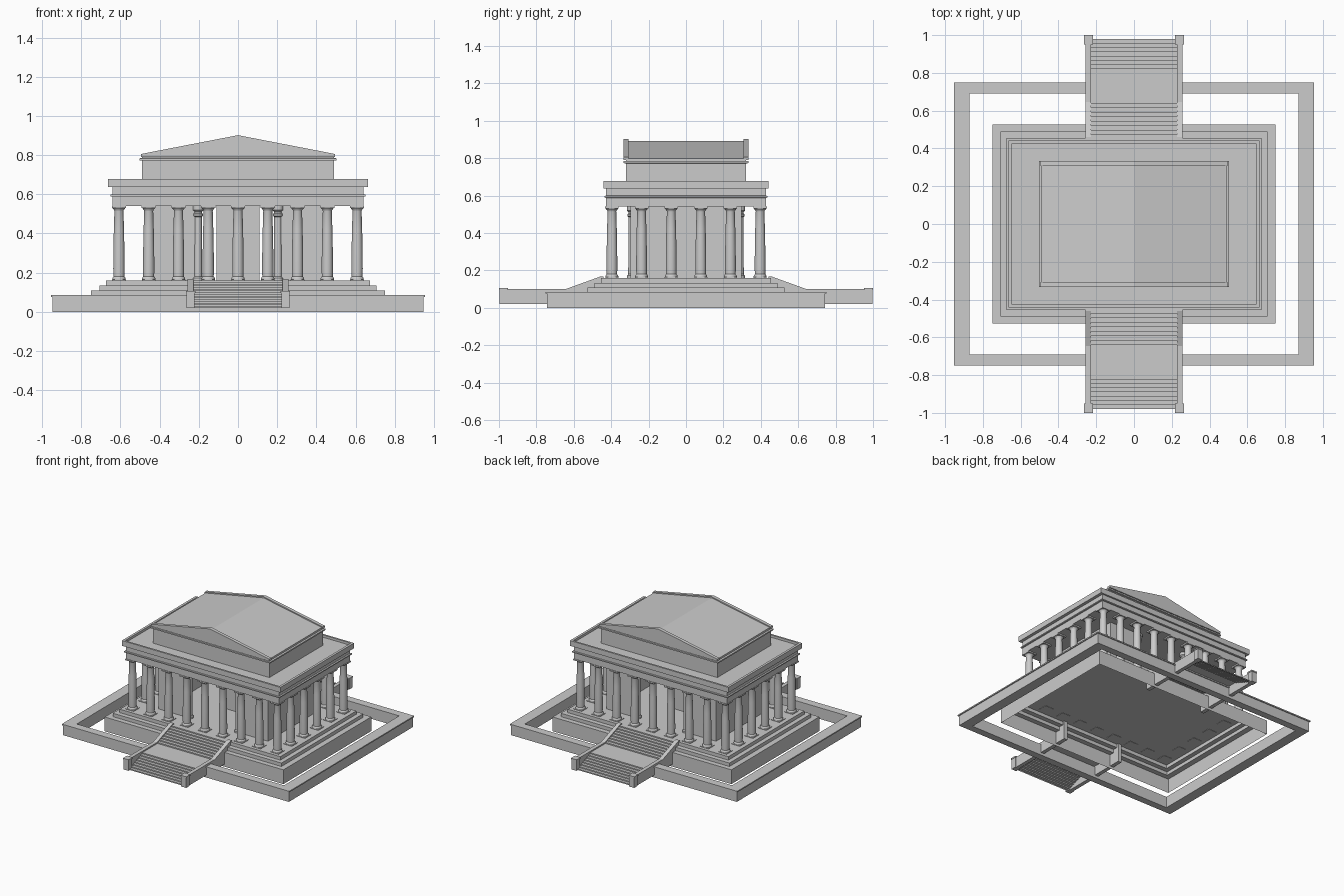
import bpy, bmesh, math

if "Cube" in bpy.data.objects:
    bpy.data.objects.remove(bpy.data.objects["Cube"])

def make(name, verts, faces, smooth=False):
    me = bpy.data.meshes.new(name)
    me.from_pydata(verts, [], faces)
    bm = bmesh.new()
    bm.from_mesh(me)
    bmesh.ops.recalc_face_normals(bm, faces=bm.faces)
    bm.to_mesh(me)
    bm.free()
    ob = bpy.data.objects.new(name, me)
    bpy.context.collection.objects.link(ob)
    if smooth:
        bpy.ops.object.select_all(action='DESELECT')
        ob.select_set(True)
        bpy.context.view_layer.objects.active = ob
        bpy.ops.object.shade_smooth_by_angle(angle=math.radians(35))
    return ob

def box(name, x0, x1, y0, y1, z0, z1):
    return extrude(name, [(y0, z0), (y1, z0), (y1, z1), (y0, z1)], x0, x1)

def extrude(name, prof, x0, x1):
    """Closed (y, z) profile extruded along x."""
    n = len(prof)
    v = [(x, y, z) for x in (x0, x1) for y, z in prof]
    f = [(i, (i + 1) % n, n + (i + 1) % n, n + i) for i in range(n)]
    return make(name, v, f + [tuple(range(n)), tuple(range(n, 2 * n))])

def rect_loft(name, rings, closed=False, cap0=False, cap1=False):
    """Stack of rectangles (half_x, half_y, z) joined into a shell."""
    v = [(sx * hx, sy * hy, z) for hx, hy, z in rings
         for sx, sy in ((-1, -1), (1, -1), (1, 1), (-1, 1))]
    n = len(rings)
    f = []
    for r in range(n if closed else n - 1):
        a, b = 4 * r, 4 * ((r + 1) % n)
        f += [(a + k, a + (k + 1) % 4, b + (k + 1) % 4, b + k) for k in range(4)]
    if cap0:
        f.append((3, 2, 1, 0))
    if cap1:
        f.append(tuple(range(4 * n - 4, 4 * n)))
    return make(name, v, f)

def lathe(name, prof, seg=20):
    v = [(r * math.cos(2 * math.pi * k / seg), r * math.sin(2 * math.pi * k / seg), z)
         for r, z in prof for k in range(seg)]
    f = [(i * seg + k, i * seg + (k + 1) % seg, (i + 1) * seg + (k + 1) % seg, (i + 1) * seg + k)
         for i in range(len(prof) - 1) for k in range(seg)]
    f += [tuple(range(seg)), tuple(range(len(v) - seg, len(v)))]
    return make(name, v, f, True)

def copy(ob, name, x, y):
    c = ob.copy()
    c.name = name
    c.location = (x, y, 0)
    bpy.context.collection.objects.link(c)

# Perimeter wall with slightly projecting cap
rect_loft("perimeter_wall", [(.947, .743, 0), (.947, .743, .076), (.954, .75, .076),
          (.954, .75, .085), (.87, .69, .085), (.87, .69, 0)], closed=True)

# Stepped base, open underneath
rect_loft("stepped_base", [(.75, .527, 0), (.75, .527, .108), (.708, .49, .108), (.708, .49, .134),
          (.674, .455, .134), (.674, .455, .16)], cap1=True)

# Colonnade: 9 columns along the front and back, 6 along the sides
shaft = lathe("column", [(.034, .16), (.034, .17), (.032, .176), (.028, .18), (.029, .22),
              (.028, .32), (.026, .42), (.023, .515), (.024, .519), (.032, .529), (.032, .531)])
abacus = box("abacus", -.036, .036, -.036, .036, .531, .541)
plinth = box("plinth", -.035, .035, -.035, .035, .158, .164)
spots = [(-.608 + .152 * i, s * .396) for i in range(9) for s in (-1, 1)]
spots += [(s * .608, -.396 + .1584 * j) for j in range(1, 5) for s in (-1, 1)]
for part in (shaft, abacus, plinth):
    for x, y in spots[1:]:
        copy(part, part.name, x, y)
    part.location = (*spots[0], 0)

# Inner chamber walls with a doorway front and back
for s in (-1, 1):
    a, b = sorted((s * .46, s * .43))
    box("chamber_side_wall", a, b, -.298, .298, .16, .545)
    a, b = sorted((s * .43, s * .215))
    for t in (-1, 1):
        c, d = sorted((t * .298, t * .268))
        box("chamber_front_wall", a, b, c, d, .16, .545)
box("chamber_inner_pier", -.11, .11, -.03, .03, .16, .545)

# Doorway posts with ringed capitals
post = lathe("door_post", [(.027, .16), (.027, .172), (.021, .18), (.019, .485), (.026, .49),
             (.026, .5), (.02, .504), (.02, .512), (.028, .52), (.028, .545)], 16)
for x, y in ((-.204, .288), (.204, -.288), (.204, .288)):
    copy(post, "door_post", x, y)
post.location = (-.204, -.288, 0)

# Entablature with thin moulding and rimmed cornice
rect_loft("entablature", [(.642, .428, .541), (.642, .428, .588), (.652, .436, .59), (.652, .436, .598),
          (.642, .428, .6), (.642, .428, .638), (.665, .441, .638), (.665, .441, .678),
          (.647, .427, .678), (.647, .427, .66)], cap0=True, cap1=True)

# Attic block with moulding
rect_loft("attic", [(.489, .322, .655), (.489, .322, .772), (.502, .333, .774), (.502, .333, .784),
          (.489, .322, .786), (.489, .322, .8)], cap0=True, cap1=True)

# Low gable roof and raised end rims
def gable(name, hx, y0, y1, eave, ridge):
    p = [(-hx, .79), (hx, .79), (hx, eave), (0, ridge), (-hx, eave)]
    v = [(x, y, z) for y in (y0, y1) for x, z in p]
    f = [(i, (i + 1) % 5, 5 + (i + 1) % 5, 5 + i) for i in range(5)]
    make(name, v, f + [tuple(range(5)), tuple(range(5, 10))])

gable("roof", .489, -.312, .312, .799, .893)
gable("roof_end_rim", .495, -.333, -.308, .806, .902)
gable("roof_end_rim", .495, .308, .333, .806, .902)

# Stairs at front and back: two flights with a landing, cheek walls and end pedestals
N = 8
path = [(.98, .02)]
for start, end, z0, z1 in ((.98, .80, .02, .09), (.64, .45, .09, .161)):
    for i in range(N):
        z = z0 + (z1 - z0) * (i + 1) / N
        y = start + (end - start) * i / N
        path += [(y, z), (start + (end - start) * (i + 1) / N, z)]
    if start > .9:
        path += [(.64, .09)]
cheek = [(.99, .02), (.99, .1), (.645, .1), (.46, .167), (.44, .167), (.44, .02)]
for s in (-1, 1):
    v = [(x, s * y, z) for y, z in path for x in (-.235, .235)]
    f = [(2 * i, 2 * i + 1, 2 * i + 3, 2 * i + 2) for i in range(len(path) - 1)]
    stairs = make("stairs", v, f)
    for t in (-1, 1):
        a, b = sorted((t * .228, t * .257))
        extrude("stair_cheek", [(s * y, z) for y, z in cheek], a, b)
        for nm, m, z0, z1 in (("pedestal", .003, .02, .096), ("pedestal_cap", 0, .096, .106)):
            a, b = sorted((t * (.218 + m), t * (.266 - m)))
            c, d = sorted((s * (.951 + m), s * (1 - m)))
            box(nm, a, b, c, d, z0, z1)
